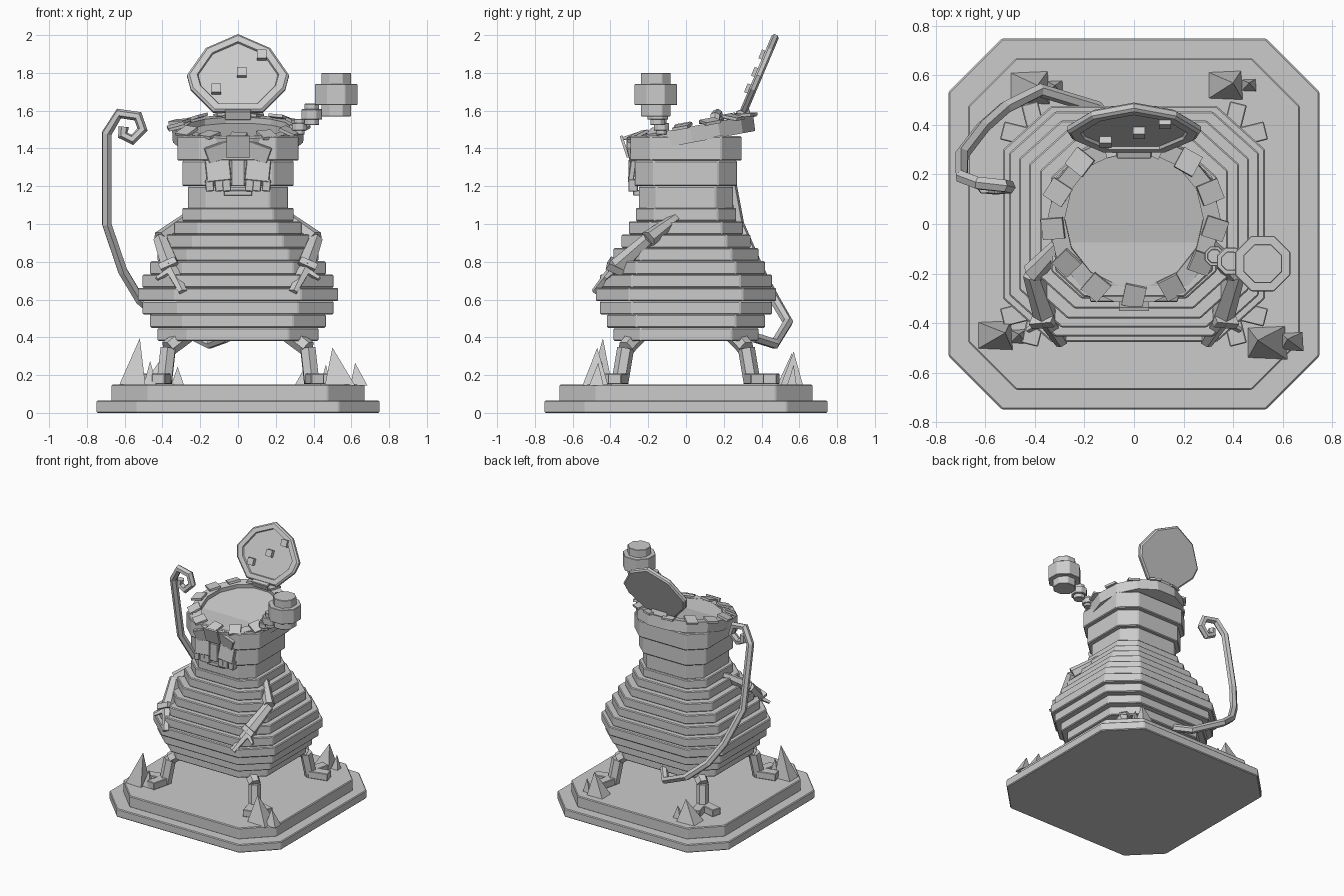
import bpy, bmesh
from math import cos, sin, pi, radians
from mathutils import Matrix, Vector

if "Cube" in bpy.data.objects:
    bpy.data.objects.remove(bpy.data.objects["Cube"])

grey = bpy.data.materials.new("plain grey")
grey.use_nodes = True
grey.diffuse_color = (0.6, 0.6, 0.6, 1)
grey.node_tree.nodes["Principled BSDF"].inputs["Base Color"].default_value = (0.6, 0.6, 0.6, 1)


def finish(name, bm, matrix=Matrix(), bevel=0):
    bmesh.ops.recalc_face_normals(bm, faces=bm.faces)
    mesh = bpy.data.meshes.new(name)
    bm.to_mesh(mesh)
    bm.free()
    mesh.materials.append(grey)
    obj = bpy.data.objects.new(name, mesh)
    obj.matrix_world = matrix
    bpy.context.collection.objects.link(obj)
    if bevel:
        mod = obj.modifiers.new("edge", 'BEVEL')
        mod.width, mod.segments = bevel, 1
    return obj


def loft(name, rings, matrix=Matrix(), bevel=0, closed=False):
    """Skin a list of point rings; cap the ends, or join them when closed."""
    bm = bmesh.new()
    vs = [[bm.verts.new(p) for p in ring] for ring in rings]
    n = len(vs[0])
    for a, b in zip(vs, vs[1:] + ([vs[0]] if closed else [])):
        for i in range(n):
            bm.faces.new((a[i], a[(i + 1) % n], b[(i + 1) % n], b[i]))
    if not closed:
        bm.faces.new(vs[0])
        bm.faces.new(vs[-1])
    return finish(name, bm, matrix, bevel)


def octagon(hx, hy, z, k=0.63):
    return [(x * hx, y * hy, z) for x, y in
            ((1, -k), (1, k), (k, 1), (-k, 1), (-1, k), (-1, -k), (-k, -1), (k, -1))]


def circle(r, z, n):
    return [(r * cos(2 * pi * i / n), r * sin(2 * pi * i / n), z) for i in range(n)]


def slab(name, hx, hy, z0, z1, k=0.63, bevel=0.006):
    return loft(name, [octagon(hx, hy, z0, k), octagon(hx, hy, z1, k)], bevel=bevel)


def box(name, size, matrix, bevel=0.004):
    bm = bmesh.new()
    bmesh.ops.create_cube(bm, size=1)
    bmesh.ops.scale(bm, vec=size, verts=bm.verts)
    return finish(name, bm, matrix, bevel)


def place(x, y, z, rx=0, ry=0, rz=0):
    return (Matrix.Translation((x, y, z)) @ Matrix.Rotation(radians(rz), 4, 'Z')
            @ Matrix.Rotation(radians(ry), 4, 'Y') @ Matrix.Rotation(radians(rx), 4, 'X'))


def beam(name, a, b, wa, wb, depth=1.0, n=6):
    """Tapered prism from a to b."""
    a, b = Vector(a), Vector(b)
    turn = (b - a).to_track_quat('Z', 'Y').to_matrix().to_4x4()
    rings = [[(x, y * depth, z) for x, y, z in circle(w, h, n)]
             for w, h in ((wa, 0), (wb, (b - a).length))]
    return loft(name, rings, Matrix.Translation(a) @ turn)


def tube(name, points, radius):
    cu = bpy.data.curves.new(name, 'CURVE')
    cu.dimensions = '3D'
    cu.bevel_depth, cu.bevel_resolution = radius, 1
    cu.use_fill_caps = True
    sp = cu.splines.new('POLY')
    sp.points.add(len(points) - 1)
    for p, co in zip(sp.points, points):
        p.co = (*co, 1)
    sp.use_smooth = False
    cu.materials.append(grey)
    obj = bpy.data.objects.new(name, cu)
    bpy.context.collection.objects.link(obj)


# Two-step base
slab("base_lower", 0.75, 0.75, 0, 0.065, 0.71)
slab("base_upper", 0.67, 0.67, 0.06, 0.15, 0.71)

# Belly of stacked slabs
widths = (0.425, 0.465, 0.505, 0.53, 0.505, 0.465, 0.425, 0.38, 0.335, 0.295)
for i, w in enumerate(widths):
    z = 0.38 + 0.0705 * i
    slab("belly_layer", w, w * 0.9, z, z + 0.0705)

# Neck and head steps
slab("neck", 0.265, 0.25, 1.08, 1.2)
slab("head_lower", 0.295, 0.27, 1.2, 1.335)
slab("head_upper", 0.32, 0.295, 1.335, 1.465)

# Tilted rim, filling and loose tiles
rim = place(0, 0.02, 1.515, rx=10.5)
loft("rim", [circle(r, z, 14) for r, z in
             ((0.345, -0.085), (0.35, 0), (0.28, 0), (0.28, -0.085))], rim, closed=True)
loft("filling", [circle(0.285, -0.08, 14), circle(0.285, -0.032, 14)], rim)
for i in range(13):
    a = 360 * i / 13 - 90
    box("rim_tile", (0.09, 0.085, 0.016),
        rim @ place(0.33 * cos(radians(a)), 0.315 * sin(radians(a)), 0.008,
                    ry=8 + 6 * (i % 3), rz=a + 12 * (i % 3 - 1)), 0)
box("front_tile", (0.12, 0.015, 0.12), place(0, -0.325, 1.41, rx=18), 0)

# Open lid with studs and hinge
lid = place(0, 0.385, 1.785, rx=67)
half = ((0, 0.235), (0.17, 0.155), (0.27, 0), (0.25, -0.08), (0.13, -0.21))
outline = list(half) + [(-x, y) for x, y in reversed(half[1:])]


def lid_ring(s, z):
    return [(x * s, y * s, z) for x, y in outline]


loft("lid", [lid_ring(0.95, -0.02), lid_ring(1, -0.01), lid_ring(1, 0.01), lid_ring(0.95, 0.02),
             lid_ring(0.8, 0.02), lid_ring(0.78, 0.008)], lid)
for x, y in ((0.02, 0.01), (0.125, 0.11), (-0.115, -0.085)):
    box("lid_stud", (0.05, 0.05, 0.04), lid @ place(x, y, 0.018), 0)
box("hinge", (0.14, 0.07, 0.05), place(0, 0.305, 1.585, rx=20))

# Face
box("nose", (0.07, 0.05, 0.14), place(0, -0.28, 1.27))
box("lower_lip", (0.15, 0.05, 0.03), place(0, -0.255, 1.165))
for s in (-1, 1):
    box("moustache_plate", (0.13, 0.03, 0.12), place(s * 0.105, -0.285, 1.285, rx=-8, ry=s * 6))
    box("brow", (0.15, 0.03, 0.09), place(s * 0.095, -0.29, 1.385, rx=14, ry=s * 20))
    for x in (0.06, 0.1, 0.15):
        box("tooth", (0.045, 0.05, 0.065), place(s * x, -0.28, 1.205, ry=s * 4))

# Arms
for s in (-1, 1):
    shoulder, elbow = (s * 0.25, -0.03, 1.05), (s * 0.41, -0.2, 0.92)
    wrist, tip = (s * 0.35, -0.38, 0.76), (s * 0.29, -0.48, 0.64)
    beam("upper_arm", shoulder, elbow, 0.025, 0.045)
    beam("forearm", elbow, wrist, 0.04, 0.055, 0.9)
    beam("cuff", (s * 0.365, -0.36, 0.79), wrist, 0.075, 0.075, 0.8, 4)
    beam("hand", wrist, tip, 0.042, 0.028, 0.7)
    beam("thumb", wrist, (s * 0.43, -0.43, 0.71), 0.022, 0.012, n=4)

# Legs with two toes each
for sx in (-1, 1):
    for sy in (-1, 1):
        knee, ankle = (sx * 0.37, sy * 0.32, 0.34), (sx * 0.39, sy * 0.35, 0.16)
        beam("thigh", (sx * 0.27, sy * 0.25, 0.42), knee, 0.05, 0.045)
        beam("shin", knee, ankle, 0.045, 0.045)
        box("toe_side", (0.15, 0.075, 0.055), place(sx * 0.46, sy * 0.36, 0.18, rz=sx * sy * 14))
        box("toe_end", (0.07, 0.14, 0.055), place(sx * 0.405, sy * 0.42, 0.18, rz=-sx * sy * 14))

# Curled tail
tube("tail", [(-0.06, 0.36, 0.40), (-0.15, 0.47, 0.365), (-0.38, 0.54, 0.48), (-0.52, 0.47, 0.60),
              (-0.61, 0.39, 0.75), (-0.695, 0.28, 1.0), (-0.695, 0.19, 1.48), (-0.63, 0.165, 1.585),
              (-0.53, 0.155, 1.57), (-0.505, 0.15, 1.50), (-0.56, 0.145, 1.445),
              (-0.61, 0.15, 1.47), (-0.605, 0.15, 1.515)], 0.028)

# Stepped bubbles rising from the pot
for x, y, z, r in ((0.52, -0.16, 1.685, 0.112), (0.39, -0.15, 1.58, 0.055), (0.325, -0.13, 1.515, 0.04)):
    turn = place(x, y, z, rz=22.5)
    for w, h in ((1.08, 0.5), (0.76, 1.03)):
        loft("bubble", [circle(r * w, -r * h, 8), circle(r * w, r * h, 8)], turn, 0.003)

# Leaning crystals on the base: x, y, half width, apex height, lean
for x, y, w, h, lean in ((-0.56, -0.45, 0.07, 0.25, 0.04), (-0.465, -0.455, 0.035, 0.13, 0),
                         (0.54, -0.48, 0.08, 0.2, -0.04), (0.64, -0.475, 0.045, 0.12, -0.02),
                         (0.37, 0.56, 0.07, 0.18, 0.03), (0.465, 0.56, 0.03, 0.11, 0),
                         (-0.42, 0.55, 0.08, 0.17, 0.03), (-0.32, 0.55, 0.035, 0.1, 0)):
    bm = bmesh.new()
    foot = [bm.verts.new((w * i, w * 0.85 * j, 0)) for i, j in ((-1, -0.9), (1, -1), (0.9, 1), (-1, 0.9))]
    apex = bm.verts.new((lean, 0.01, h))
    bm.faces.new(foot)
    for i in range(4):
        bm.faces.new((foot[i], foot[(i + 1) % 4], apex))
    finish("crystal", bm, place(x, y, 0.145))
